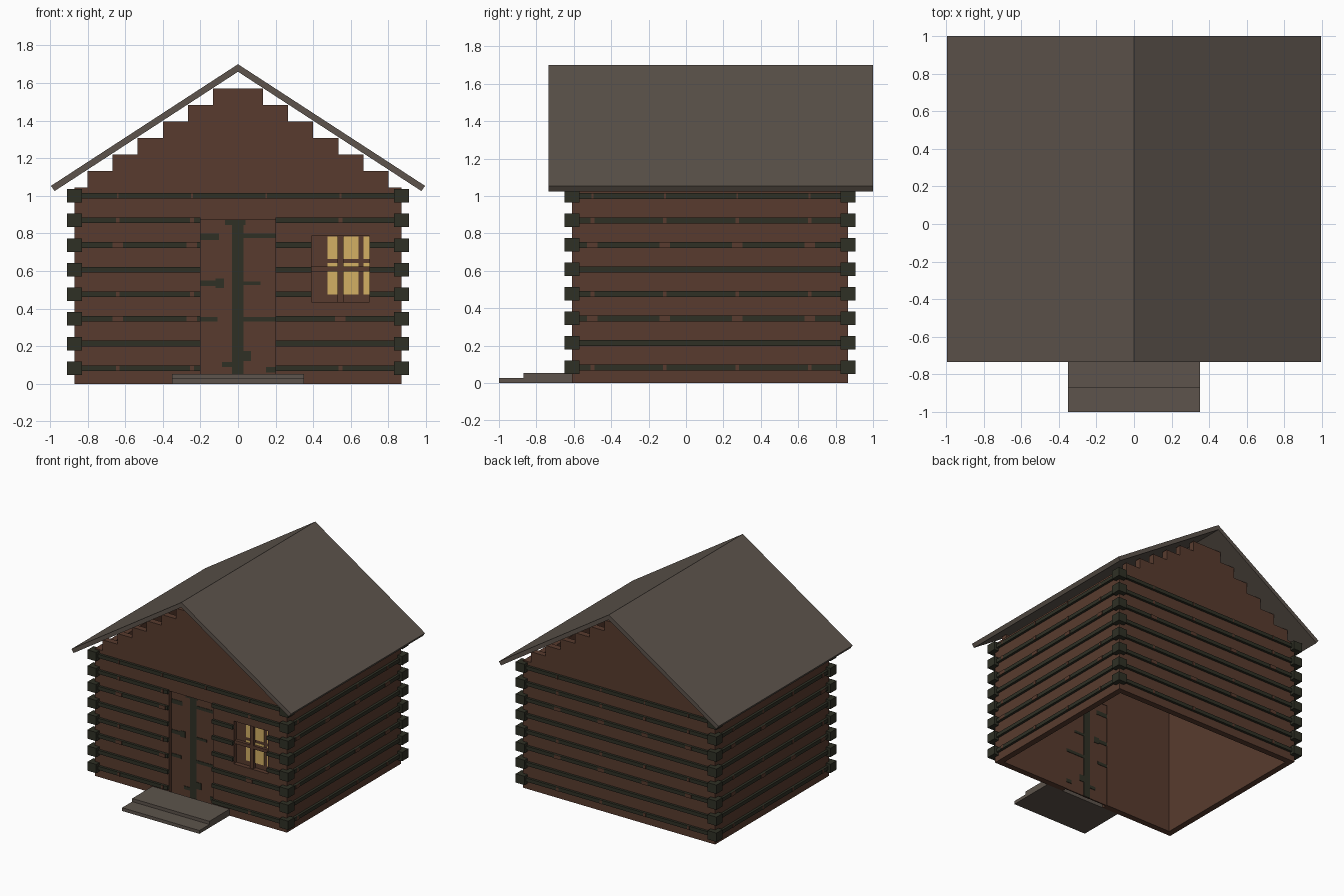
import bpy, bmesh
from mathutils import Vector

if "Cube" in bpy.data.objects:
    bpy.data.objects.remove(bpy.data.objects["Cube"])


def material(name, r, g, b):
    def lin(c):
        c /= 255
        return c / 12.92 if c <= 0.04045 else ((c + 0.055) / 1.055) ** 2.4
    m = bpy.data.materials.new(name)
    m.diffuse_color = (lin(r), lin(g), lin(b), 1)
    m.use_nodes = True
    m.node_tree.nodes["Principled BSDF"].inputs["Base Color"].default_value = m.diffuse_color
    return m


WOOD = material("brown wood", 88, 59, 46)
MOSS = material("dark moss", 47, 48, 37)
SLATE = material("grey slate", 93, 84, 76)
GLOW = material("warm window", 212, 176, 100)


def finish(name, bm, mat):
    bmesh.ops.recalc_face_normals(bm, faces=bm.faces)
    me = bpy.data.meshes.new(name)
    bm.to_mesh(me)
    bm.free()
    me.materials.append(mat)
    ob = bpy.data.objects.new(name, me)
    bpy.context.collection.objects.link(ob)
    return ob


def boxes(name, items, mat):
    """Each item is (x0, x1, y0, y1, z0, z1)."""
    bm = bmesh.new()
    for x0, x1, y0, y1, z0, z1 in items:
        vs = bmesh.ops.create_cube(bm, size=1)["verts"]
        for v in vs:
            v.co = Vector((x0 + (v.co.x + .5) * (x1 - x0),
                           y0 + (v.co.y + .5) * (y1 - y0),
                           z0 + (v.co.z + .5) * (z1 - z0)))
    return finish(name, bm, mat)


def prism(name, loops, y0, y1, mat):
    """Extrude an x-z outline (with optional holes) along y."""
    bm = bmesh.new()
    edges = []
    for loop in loops:
        vs = [bm.verts.new((x, y0, z)) for x, z in loop]
        edges += [bm.edges.new((vs[i - 1], vs[i])) for i in range(len(vs))]
    bmesh.ops.triangle_fill(bm, edges=edges, use_beauty=True, normal=(0, -1, 0))
    out = bmesh.ops.extrude_face_region(bm, geom=bm.faces[:])["geom"]
    for v in out:
        if isinstance(v, bmesh.types.BMVert):
            v.co.y = y1
    return finish(name, bm, mat)


W, F, B, T, H = 0.87, -0.61, 0.865, 0.05, 1.045   # half width, front, back, thickness, height

# End walls with stepped gables
right = [(W, 0), (W, H)]
for i in range(6):
    x = 0.8 - i * 0.1333
    z = H + i * 0.0875
    right += [(x, z), (x, z + 0.0875)]
left = [(-x, z) for x, z in reversed(right)]
door_notch = [(-0.2, 0), (-0.2, 0.875), (0.2, 0.875), (0.2, 0)]
window_hole = [(0.39, 0.435), (0.70, 0.435), (0.70, 0.785), (0.39, 0.785)]
prism("front_wall", [right + left + door_notch, window_hole], F, F + T, WOOD)
prism("back_wall", [right + left], B - T, B, WOOD)

# Side walls
for s, n in ((-1, "left_wall"), (1, "right_wall")):
    a, b = sorted((s * W, s * (W - T)))
    boxes(n, [(a, b, F + T, B - T, 0, H)], WOOD)

# Roof
prism("roof", [[(0, 1.70), (0.995, 1.053), (0.976, 1.025), (0, 1.66),
                (-0.976, 1.025), (-0.995, 1.053)]], -0.735, 1.0, SLATE)

# Log seams, worn patches and corner log ends
P, E = 0.02, 0.004
seams, worn, ends = [], [], []
for i in range(8):
    z = 0.083 + i * 0.131
    z0, z1 = z - 0.015, z + 0.015
    if i == 7:
        spans = [(-W, W)]
    elif i in (3, 4, 5):
        spans = [(-W, -0.2), (0.2, 0.39), (0.70, W)]
    else:
        spans = [(-W, -0.2), (0.2, W)]
    seams += [(a, b, F - P, F + 0.01, z0, z1) for a, b in spans]
    seams.append((-W, W, B - 0.01, B + P, z0, z1))
    for s in (-1, 1):
        a, b = sorted((s * (W - 0.01), s * (W + P)))
        seams.append((a, b, F, B, z0, z1))
        a, b = sorted((s * 0.83, s * 0.91))
        for y in (F - 0.04, B - 0.04):
            ends.append((a, b, y, y + 0.08, z - 0.036, z + 0.036))
    # patches are wide on some rows, narrow or missing on others
    w = {0: 0.01, 2: 0.028, 3: 0.01, 5: 0.028, 6: 0.01, 7: 0.005}.get(i)
    if w:
        for k in range(4):
            y = -0.5 + k * 0.387
            for s in (-1, 1):
                a, b = sorted((s * (W + P - 0.001), s * (W + P + E)))
                worn.append((a, b, y - w, y + w, z0, z1))
            x = -0.64 + k * 0.395
            worn.append((x - w, x + w, B + P - 0.001, B + P + E, z0, z1))
            if any(a < x - w and x + w < b for a, b in spans):
                worn.append((x - w, x + w, F - P - E, F - P + 0.001, z0, z1))
boxes("log_seams", seams, MOSS)
boxes("worn_patches", worn, WOOD)
boxes("corner_log_ends", ends, MOSS)

# Door set back in its opening, mossy on both faces
D0, D1 = F + 0.036, F + 0.046
boxes("door", [(-0.2, 0.2, D0, D1, 0, 0.875)], WOOD)
stains = [(-0.032, 0.028, 0, 0.87), (-0.07, 0.04, 0.845, 0.87),
          (-0.2, -0.10, 0.765, 0.80), (0.028, 0.2, 0.775, 0.80),
          (-0.2, -0.08, 0.52, 0.55), (-0.12, -0.075, 0.51, 0.56),
          (0.028, 0.12, 0.525, 0.545), (-0.2, -0.11, 0.33, 0.355),
          (0.028, 0.2, 0.33, 0.355), (0.028, 0.07, 0.12, 0.175),
          (-0.085, -0.032, 0.09, 0.115), (0.15, 0.2, 0.06, 0.09)]
for n, y0, y1 in (("door_moss_outside", D0 - 0.003, D0), ("door_moss_inside", D1, D1 + 0.003)):
    # thin per-stain offset keeps overlaps from flickering
    boxes(n, [(a, b, y0 - k * 1e-4, y1 + k * 1e-4, c, d)
              for k, (a, b, c, d) in enumerate(stains)], MOSS)

# Window: panel, glowing panes and cross bars
boxes("window_panel", [(0.39, 0.70, D0, D1, 0.435, 0.785)], WOOD)
panes = [(a, b, y, y + 0.003, c, d)
         for y in (D0 - 0.003, D1)
         for a, b in ((0.475, 0.64), (0.667, 0.70))
         for c, d in ((0.475, 0.642), (0.665, 0.783))]
boxes("window_panes", panes, GLOW)
boxes("window_bars", [(0.528, 0.560, F + 0.01, D0 - 0.001, 0.435, 0.785),
                      (0.39, 0.528, F + 0.01, D0 - 0.001, 0.597, 0.624),
                      (0.560, 0.70, F + 0.01, D0 - 0.001, 0.597, 0.624)], WOOD)

# Entrance steps
boxes("lower_step", [(-0.35, 0.35, -1.0, -0.87, 0, 0.027)], SLATE)
boxes("upper_step", [(-0.35, 0.35, -0.87, F, 0, 0.053)], SLATE)
